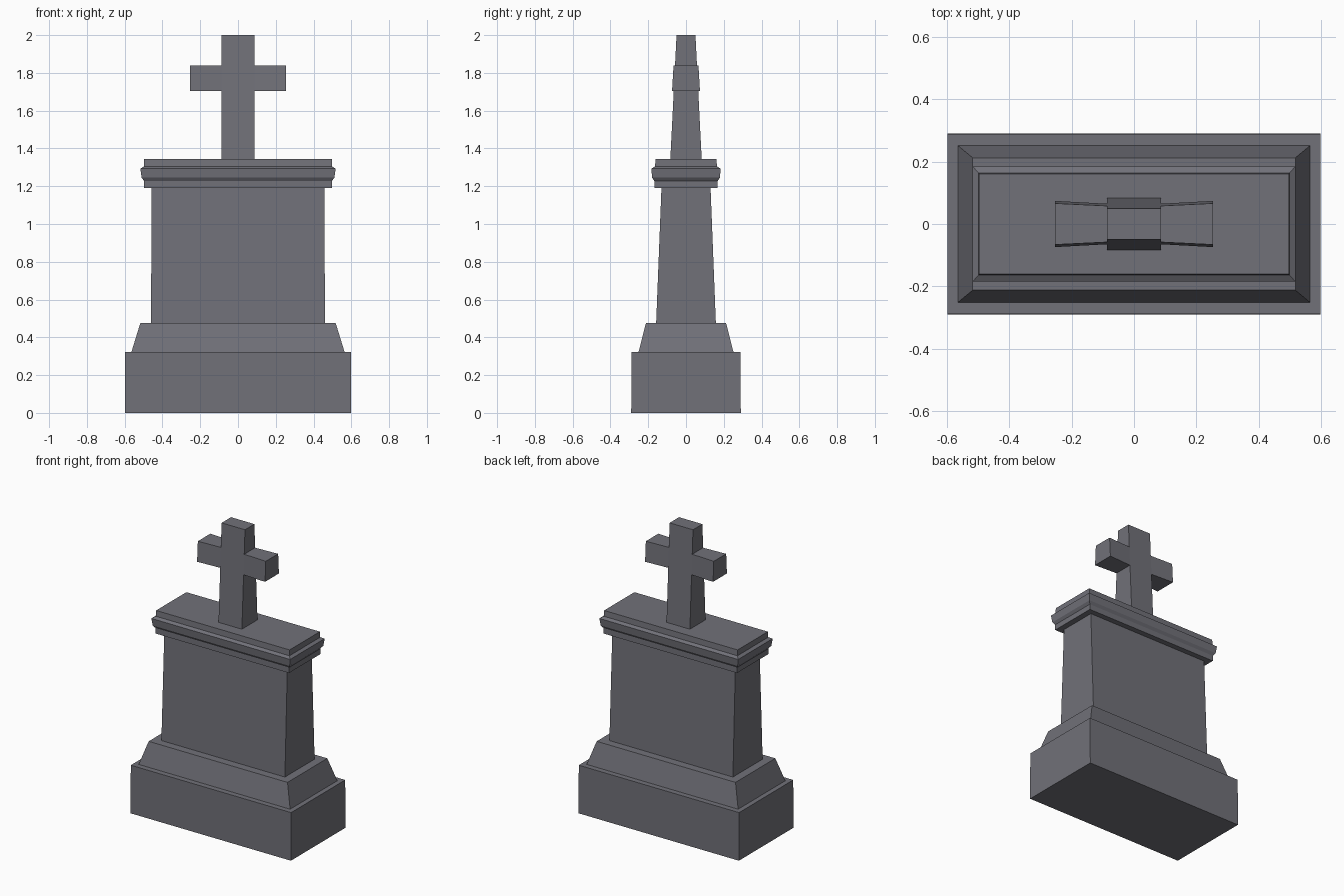
import bpy
import bmesh

cube = bpy.data.objects.get("Cube")
if cube:
    bpy.data.objects.remove(cube, do_unlink=True)

stone = bpy.data.materials.new("grey stone")
colour = (0.165, 0.165, 0.19, 1.0)
stone.diffuse_color = colour
stone.use_nodes = True
stone.node_tree.nodes["Principled BSDF"].inputs["Base Color"].default_value = colour


def loft(name, rings):
    """Join four-cornered rings into a closed, flat-faced solid."""
    bm = bmesh.new()
    loops = [[bm.verts.new(p) for p in ring] for ring in rings]
    for low, high in zip(loops, loops[1:]):
        for i in range(4):
            j = (i + 1) % 4
            bm.faces.new((low[i], low[j], high[j], high[i]))
    bm.faces.new(loops[0][::-1])
    bm.faces.new(loops[-1])
    bmesh.ops.recalc_face_normals(bm, faces=bm.faces)
    mesh = bpy.data.meshes.new(name)
    bm.to_mesh(mesh)
    bm.free()
    mesh.materials.append(stone)
    obj = bpy.data.objects.new(name, mesh)
    bpy.context.collection.objects.link(obj)
    return obj


def stack(name, *sections):
    """Solid from (half width, half depth, height) sections."""
    return loft(name, [[(-x, -y, z), (x, -y, z), (x, y, z), (-x, y, z)]
                       for x, y, z in sections])


# Stepped base
stack("base_block", (0.597, 0.29, 0), (0.597, 0.288, 0.323))
stack("sloped_plinth", (0.564, 0.251, 0.323), (0.517, 0.212, 0.476))

# Tapered slab
stack("tablet", (0.46, 0.158, 0.476), (0.458, 0.13, 1.19))

# Moulded cap
stack("cornice",
      (0.497, 0.167, 1.19), (0.497, 0.167, 1.227),
      (0.510, 0.179, 1.245), (0.517, 0.184, 1.293),
      (0.498, 0.164, 1.305), (0.497, 0.161, 1.343))

# Cross upright, thinner towards the top
stack("cross_upright", (0.087, 0.083, 1.343), (0.087, 0.05, 2.0))

# Cross arms, slightly deeper at their ends
low, high = 1.703, 1.838
for side, name in ((1, "cross_arm_left"), (-1, "cross_arm_right")):
    loft(name, [[(side * x, -b, low), (side * x, b, low),
                 (side * x, t, high), (side * x, -t, high)]
                for x, b, t in ((0.087, 0.065, 0.058), (0.253, 0.074, 0.066))])
